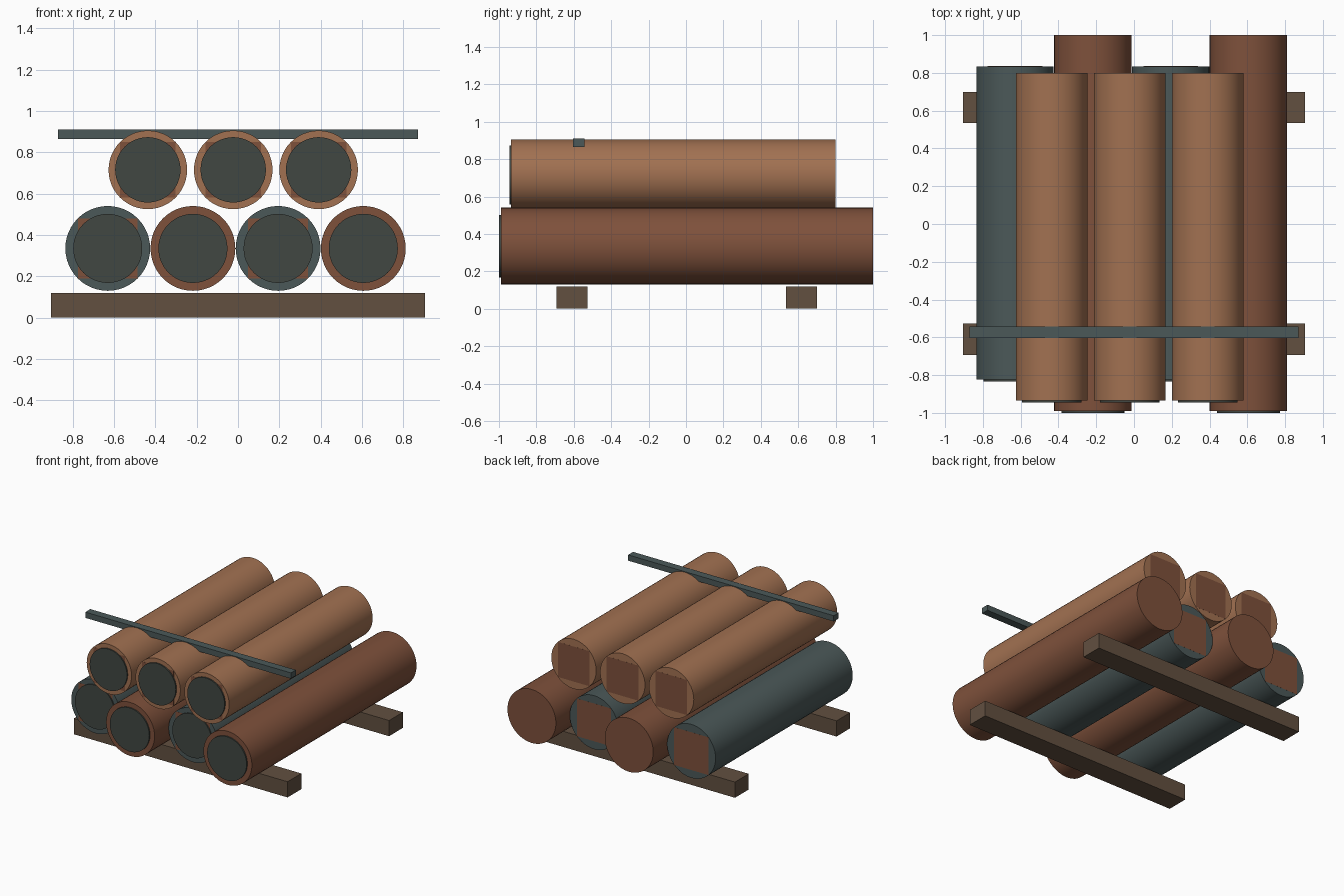
import bpy
import math

if "Cube" in bpy.data.objects:
    bpy.data.objects.remove(bpy.data.objects["Cube"])


def material(name, rgb):
    m = bpy.data.materials.new(name)
    m.diffuse_color = (*rgb, 1)
    m.use_nodes = True
    m.node_tree.nodes["Principled BSDF"].inputs["Base Color"].default_value = m.diffuse_color
    return m


TAN = material("tan_clay", (0.36, 0.165, 0.083))
RUST = material("rust", (0.21, 0.082, 0.044))
STEEL = material("steel", (0.07, 0.098, 0.098))
DARK = material("dark_bore", (0.053, 0.063, 0.055))
WOOD = material("timber", (0.122, 0.08, 0.051))


def box(name, lo, hi, mat):
    bpy.ops.mesh.primitive_cube_add(
        size=1, location=[(a + b) / 2 for a, b in zip(lo, hi)])
    ob = bpy.context.object
    ob.name = name
    ob.scale = [b - a for a, b in zip(lo, hi)]
    bpy.ops.object.transform_apply(location=False, rotation=False, scale=True)
    ob.data.materials.append(mat)


def cylinder(name, x, z, r, y0, y1, mat):
    bpy.ops.mesh.primitive_cylinder_add(
        vertices=48, radius=r, depth=y1 - y0,
        location=(x, (y0 + y1) / 2, z), rotation=(math.pi / 2, 0, 0))
    ob = bpy.context.object
    ob.name = name
    bpy.ops.object.shade_smooth_by_angle(angle=math.radians(35))
    ob.data.materials.append(mat)


def pipe(name, x, z, r, bore, y0, y1, mat):
    cylinder(name, x, z, r, y0, y1, mat)
    # dark mouth disc standing just proud of the front end
    cylinder(name + "_mouth", x, z, bore, y0 - 0.01, y0 + 0.01, DARK)
    # square rust core showing at the ends of the other-coloured pipes
    if mat != RUST:
        h = r * 0.705
        box(name + "_core", (x - h, y0 - 0.0005, z - h),
            (x + h, y1 + 0.0005, z + h), RUST)


# timber bearers
for label, y in (("front", -0.61), ("back", 0.617)):
    box(label + "_bearer", (-0.905, y - 0.083, 0), (0.905, y + 0.083, 0.12), WOOD)

# bottom row: short steel pipes alternating with long rust pipes
for i in range(4):
    x = -0.63 + 0.412 * i
    if i % 2:
        pipe(f"lower_pipe_{i + 1}", x, 0.335, 0.205, 0.167, -0.99, 1.0, RUST)
    else:
        pipe(f"lower_pipe_{i + 1}", x, 0.335, 0.205, 0.167, -0.823, 0.835, STEEL)

# top row
for i in range(3):
    pipe(f"upper_pipe_{i + 1}", -0.436 + 0.413 * i, 0.715, 0.19, 0.158,
         -0.935, 0.80, TAN)

# strap bar across the top
box("strap_bar", (-0.87, -0.603, 0.865), (0.87, -0.543, 0.909), STEEL)
